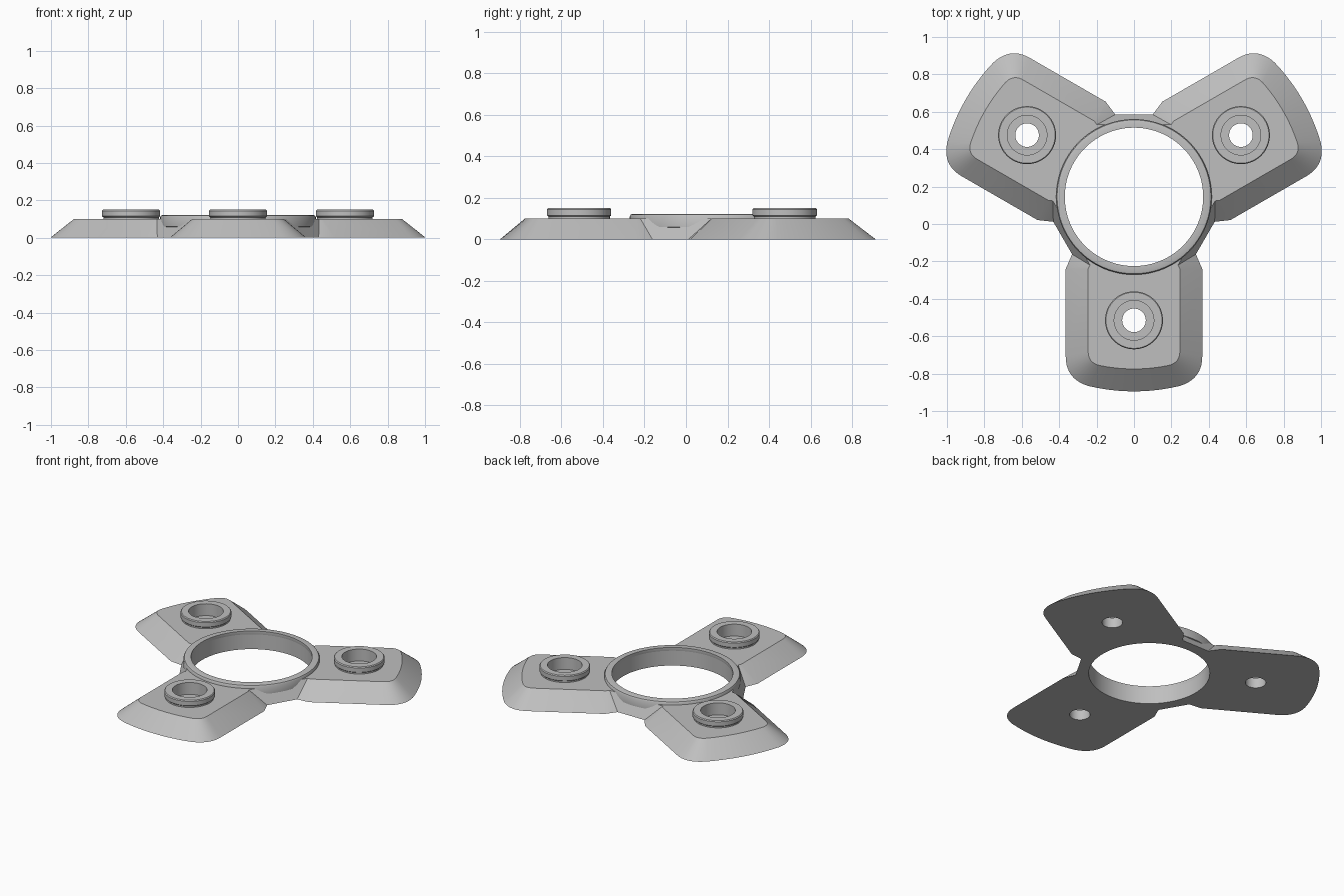
import bpy, bmesh, math
from mathutils import Vector, Matrix

if "Cube" in bpy.data.objects:
    bpy.data.objects.remove(bpy.data.objects["Cube"], do_unlink=True)

CENTRE = Vector((0, 0.145, 0))   # middle of the ring
BOSS_R = 0.66                    # distance from ring centre to each boss

grey = bpy.data.materials.new("plain grey")
grey.use_nodes = True
grey.diffuse_color = (0.52, 0.52, 0.52, 1)
grey.node_tree.nodes["Principled BSDF"].inputs["Base Color"].default_value = (0.52, 0.52, 0.52, 1)


def make_object(name, bm):
    bmesh.ops.recalc_face_normals(bm, faces=bm.faces)
    mesh = bpy.data.meshes.new(name)
    bm.to_mesh(mesh)
    bm.free()
    mesh.materials.append(grey)
    obj = bpy.data.objects.new(name, mesh)
    bpy.context.collection.objects.link(obj)
    return obj


def shade(obj, angle=25):
    bpy.ops.object.select_all(action='DESELECT')
    obj.select_set(True)
    bpy.context.view_layer.objects.active = obj
    bpy.ops.object.shade_smooth_by_angle(angle=math.radians(angle))


def lathe(name, profile, location, steps=64, capped=False):
    """Spin a (radius, z) profile; closed into a tube, or capped into a solid."""
    bm = bmesh.new()
    rings = [[bm.verts.new((r * math.cos(a), r * math.sin(a), z))
              for a in (math.tau * i / steps for i in range(steps))] for r, z in profile]
    pairs = list(zip(rings, rings[1:]))
    if capped:
        bm.faces.new(rings[0])
        bm.faces.new(rings[-1])
    else:
        pairs.append((rings[-1], rings[0]))
    for low, high in pairs:
        for i in range(steps):
            j = (i + 1) % steps
            bm.faces.new((low[i], low[j], high[j], high[i]))
    obj = make_object(name, bm)
    obj.location = location
    return obj


def arm_outline(width, radius, fillet, inner, z):
    """Outline of one arm pointing to -y: inner points, rounded corner, curved end."""
    corner = Vector((width, -math.sqrt(radius ** 2 - width ** 2)))
    start = corner + Vector((0, fillet))
    x = width - fillet
    end = Vector((x, -math.sqrt(radius ** 2 - x ** 2)))
    half = [Vector(p) for p in inner]
    for i in range(11):
        t = i / 10
        half.append(start * (1 - t) ** 2 + corner * 2 * t * (1 - t) + end * t ** 2)
    for i in range(1, 5):
        px = x * (1 - i / 5)
        half.append(Vector((px, -math.sqrt(radius ** 2 - px ** 2))))
    tip = [Vector((0, -radius))]
    whole = half + tip + [Vector((-p.x, p.y)) for p in reversed(half)]
    return [Vector((p.x, p.y, z)) for p in whole]


# Three-armed body with sloping sides
bottom = arm_outline(0.365, 1.04, 0.12, [(0.331, -0.307), (0.365, -0.385)], 0)
top = arm_outline(0.245, 0.92, 0.06, [(0.235, -0.365), (0.245, -0.385)], 0.1)
turns = [Matrix.Rotation(-k * math.tau / 3, 3, 'Z') for k in range(3)]
bm = bmesh.new()
low = [bm.verts.new(m @ p + CENTRE) for m in turns for p in bottom]
high = [bm.verts.new(m @ p + CENTRE) for m in turns for p in top]
bm.faces.new(low)
bm.faces.new(high)
for i in range(len(low)):
    j = (i + 1) % len(low)
    bm.faces.new((low[i], low[j], high[j], high[i]))
body = make_object("three_arm_body", bm)

# Central bore and stepped screw holes
boss_spots = [m @ Vector((0, -BOSS_R, 0)) + CENTRE for m in turns]
cutters = [lathe("bore_cutter", [(0.37, -0.1), (0.37, 0.3)], CENTRE, 96, True)]
for spot in boss_spots:
    cutters.append(lathe("hole_cutter", [(0.063, -0.1), (0.063, 0.07), (0.106, 0.07),
                                         (0.106, 0.3)], spot, capped=True))
bpy.context.view_layer.objects.active = body
for cutter in cutters:
    mod = body.modifiers.new("cut", 'BOOLEAN')
    mod.operation = 'DIFFERENCE'
    mod.solver = 'EXACT'
    mod.object = cutter
    bpy.ops.object.modifier_apply(modifier=mod.name)
    bpy.data.objects.remove(cutter, do_unlink=True)
shade(body)

# Raised ring around the bore
ring = lathe("centre_ring", [(0.37, 0.1), (0.37, 0.122), (0.402, 0.122), (0.411, 0.119),
                             (0.416, 0.11), (0.416, 0.06), (0.39, 0.05)], CENTRE, 96)
shade(ring, 40)

# Raised bosses with a narrow neck
for side, spot in zip(("front", "right", "left"), boss_spots):
    boss = lathe(side + "_boss", [(0.106, 0.1), (0.106, 0.15), (0.15, 0.15), (0.155, 0.144),
                                  (0.155, 0.115), (0.148, 0.109), (0.148, 0.098)], spot)
    shade(boss)
